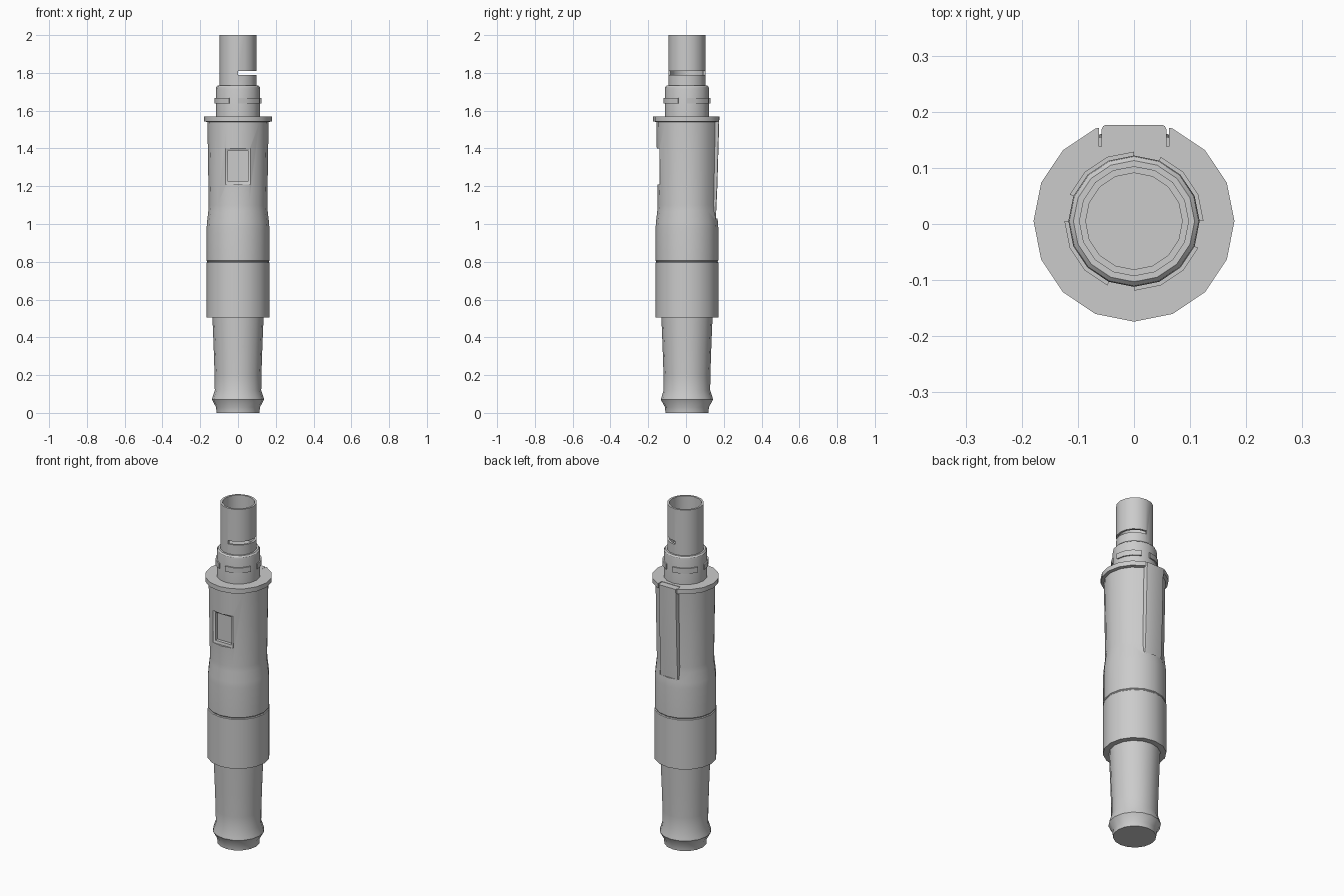
import bpy, bmesh, math

if "Cube" in bpy.data.objects:
    bpy.data.objects.remove(bpy.data.objects["Cube"])

CY = 0.005      # axis of the round parts in y (the clip sticks out at the back)
SIDES = 16


def finish(bm, name):
    bmesh.ops.recalc_face_normals(bm, faces=bm.faces)
    me = bpy.data.meshes.new(name)
    bm.to_mesh(me)
    bm.free()
    ob = bpy.data.objects.new(name, me)
    bpy.context.collection.objects.link(ob)
    return ob


def loft(rings, name, closed=False):
    """Skin a list of point rings; cap the ends, or join last to first."""
    bm = bmesh.new()
    vs = [[bm.verts.new(p) for p in r] for r in rings]
    n = len(vs[0])
    pairs = list(zip(vs, vs[1:])) + ([(vs[-1], vs[0])] if closed else [])
    for a, b in pairs:
        for i in range(n):
            j = (i + 1) % n
            bm.faces.new((a[i], a[j], b[j], b[i]))
    if not closed:
        bm.faces.new(vs[0])
        bm.faces.new(vs[-1])
    return finish(bm, name)


def polar(r, deg, z):
    a = math.radians(deg)
    return (r * math.cos(a), CY + r * math.sin(a), z)


def lathe(profile, name):
    return loft([[polar(r, 360 * i / SIDES, z) for i in range(SIDES)]
                 for r, z in profile], name)


def box(x0, x1, y0, y1, z0, z1, name):
    return loft([[(x0, y0, z), (x1, y0, z), (x1, y1, z), (x0, y1, z)]
                 for z in (z0, z1)], name)


def cut(target, cutter):
    mod = target.modifiers.new("cut", "BOOLEAN")
    mod.operation = "DIFFERENCE"
    mod.solver = "EXACT"
    mod.object = cutter
    bpy.context.view_layer.objects.active = target
    bpy.ops.object.modifier_apply(modifier=mod.name)
    bpy.data.objects.remove(cutter)


# lower grip with flared foot
lathe([(0.114, 0), (0.116, 0.03), (0.138, 0.07), (0.136, 0.08), (0.123, 0.12),
       (0.124, 0.2), (0.129, 0.35), (0.136, 0.52)], "lower_grip")

# sleeve below the seam
lathe([(0.167, 0.505), (0.167, 0.795), (0.163, 0.799), (0.163, 0.803)], "sleeve")

# main body with top flange
body = lathe([(0.163, 0.802), (0.166, 0.806), (0.166, 0.98), (0.164, 1.01),
              (0.157, 1.07), (0.155, 1.1), (0.162, 1.54), (0.179, 1.543),
              (0.179, 1.57)], "body")
cut(body, box(-0.062, 0.062, 0.138, 0.25, 1.03, 1.7, "clip_slot_cutter"))
cut(body, box(-0.065, 0.065, -0.3, -0.115, 1.21, 1.4, "window_cutter"))

# window frame and panel set into the recess
outer = [(-0.065, 1.21), (0.065, 1.21), (0.065, 1.4), (-0.065, 1.4)]
inner = [(-0.053, 1.224), (0.053, 1.224), (0.053, 1.388), (-0.053, 1.388)]
loft([[(x, y, z) for x, z in ring] for ring, y in
      ((outer, -0.114), (outer, -0.139), (inner, -0.134), (inner, -0.114))],
     "window_frame", closed=True)

# back clip, sinking into the body at its lower end
def clip_ring(y, z):
    return [(-0.058, 0.12, z), (0.058, 0.12, z), (0.058, y - 0.008, z),
            (0.055, y - 0.002, z), (0.05, y, z), (-0.05, y, z),
            (-0.055, y - 0.002, z), (-0.058, y - 0.008, z)]

clip = loft([clip_ring(0.156, 0.98), clip_ring(0.166, 1.2),
             clip_ring(0.1765, 1.568)], "clip")

# collar and its four locking tabs
lathe([(0.117, 1.56), (0.117, 1.715), (0.115, 1.725), (0.108, 1.732)], "collar")
for k in range(4):
    rings = [[polar(0.110, a, 1.637), polar(0.124, a, 1.637),
              polar(0.124, a, 1.668), polar(0.110, a, 1.668)]
             for a in (90 * k + 22.5 * s for s in range(4))]
    loft(rings, f"locking_tab_{k + 1}")

# open tube with a slot sawn halfway through
tube = lathe([(0.098, 1.72), (0.098, 2.0), (0.086, 2.0), (0.086, 1.74)], "tube")
cut(tube, box(0.0, 0.3, -0.3, 0.3, 1.79, 1.81, "tube_slot_cutter"))

# smooth the round surfaces, keep real edges sharp
bpy.ops.object.select_all(action="SELECT")
bpy.context.view_layer.objects.active = body
bpy.ops.object.shade_smooth_by_angle(angle=math.radians(30))
